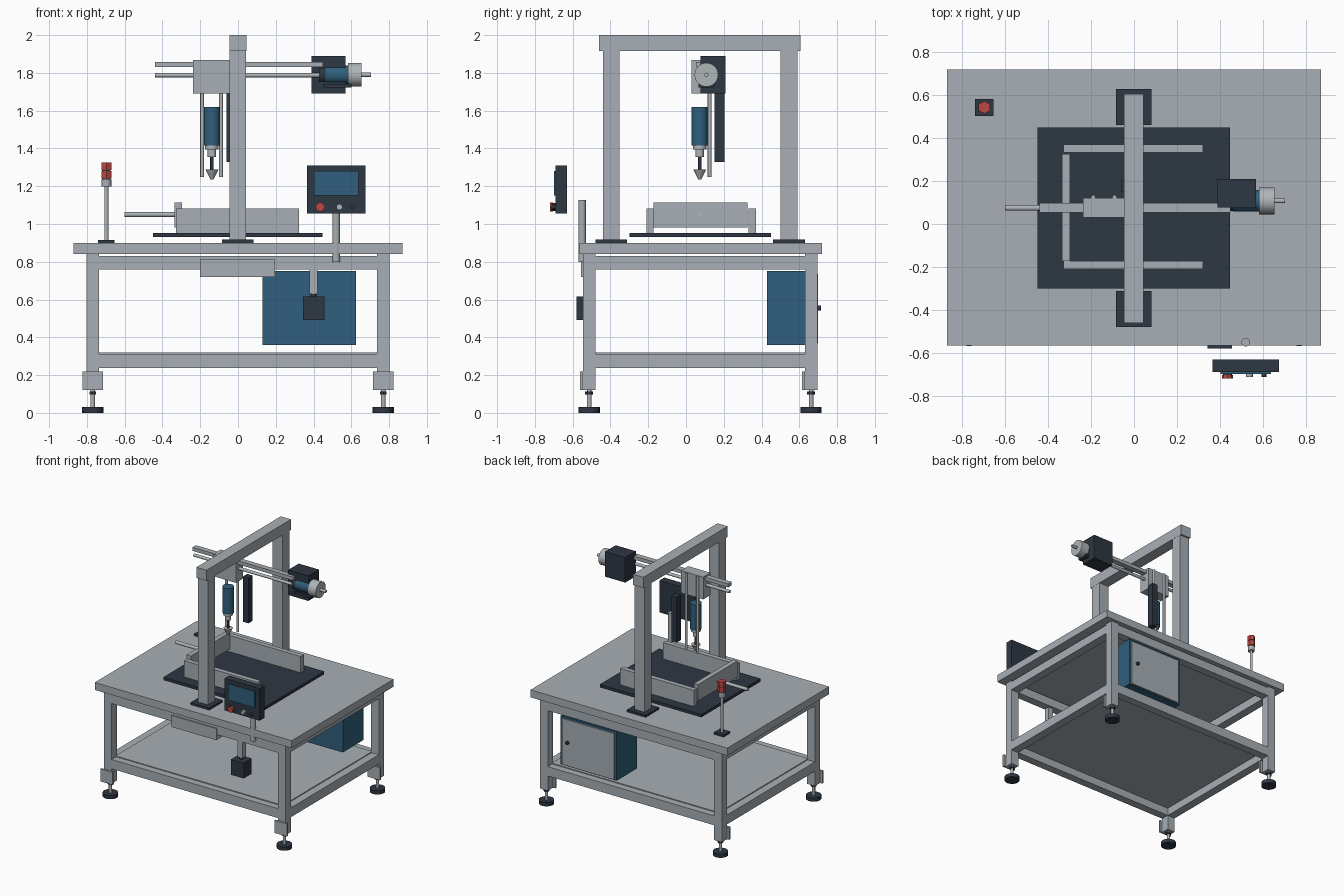
import bpy, math
from mathutils import Vector

if "Cube" in bpy.data.objects:
    bpy.data.objects.remove(bpy.data.objects["Cube"])


def material(name, rgb):
    m = bpy.data.materials.new(name)
    m.diffuse_color = (*rgb, 1)
    m.use_nodes = True
    m.node_tree.nodes["Principled BSDF"].inputs["Base Color"].default_value = m.diffuse_color
    return m


GREY = material("frame_grey", (0.39, 0.43, 0.46))
STEEL = material("steel", (0.43, 0.46, 0.48))
DARK = material("dark_slate", (0.027, 0.038, 0.055))
BLUE = material("blue", (0.030, 0.117, 0.205))
RED = material("signal_red", (0.50, 0.065, 0.055))


def box(name, x, y, z, mat, bevel=0.0):
    """Box from (min, max) pairs on each axis."""
    bpy.ops.mesh.primitive_cube_add(size=1, location=[(a + b) / 2 for a, b in (x, y, z)])
    o = bpy.context.object
    o.name = name
    o.scale = [b - a for a, b in (x, y, z)]
    bpy.ops.object.transform_apply(location=False, rotation=False, scale=True)
    if bevel:
        b = o.modifiers.new("soft_edges", 'BEVEL')
        b.width, b.segments = bevel, 1
    o.data.materials.append(mat)
    return o


def rod(name, start, end, r, mat, sides=24, r_end=None):
    """Cylinder or cone frustum between two points."""
    a, b = Vector(start), Vector(end)
    bpy.ops.mesh.primitive_cone_add(vertices=sides, radius1=r, radius2=r if r_end is None else r_end,
                                    depth=(b - a).length, location=(a + b) / 2)
    o = bpy.context.object
    o.name = name
    o.rotation_euler = (b - a).to_track_quat('Z', 'Y').to_euler()
    if sides > 8:
        bpy.ops.object.shade_smooth_by_angle(angle=math.radians(35))
    o.data.materials.append(mat)
    return o


def upright(name, x, y, z0, z1, r, mat, sides=24, r_end=None):
    return rod(name, (x, y, z0), (x, y, z1), r, mat, sides, r_end)


# Table top and shelf
box("table_top", (-0.87, 0.87), (-0.565, 0.72), (0.84, 0.90), GREY)
box("lower_shelf", (-0.74, 0.74), (-0.49, 0.64), (0.300, 0.32), GREY)

# Legs with mounting plates and levelling feet
FRONT, BACK = (-0.545, -0.48), (0.63, 0.695)
for side, sx in (("left", -1), ("right", 1)):
    xs = tuple(sorted((sx * 0.735, sx * 0.803)))
    cx = sx * 0.769
    for end, ys in (("front", FRONT), ("back", BACK)):
        tag = f"{end}_{side}"
        cy = sum(ys) / 2
        box(f"leg_{tag}", xs, ys, (0.12, 0.84), GREY)
        box(f"foot_plate_{tag}", (cx - 0.054, cx + 0.054), (ys[0] - 0.015, ys[0]), (0.12, 0.22), GREY)
        upright(f"foot_pad_{tag}", cx, cy, 0, 0.03, 0.056, DARK)
        upright(f"foot_stem_{tag}", cx, cy, 0.03, 0.125, 0.012, STEEL, 16)
        upright(f"foot_nut_{tag}", cx, cy, 0.098, 0.112, 0.021, DARK, 6)

# Upper and lower rails between the legs
for level, zs in (("upper", (0.76, 0.83)), ("lower", (0.238, 0.313))):
    for end, ys in (("front", FRONT), ("back", BACK)):
        box(f"{level}_rail_{end}", (-0.735, 0.735), ys, zs, GREY)
    for side, xs in (("left", (-0.803, -0.735)), ("right", (0.735, 0.803))):
        box(f"{level}_rail_{side}", xs, (-0.48, 0.63), zs, GREY)

# Electrical cabinet under the table
box("cabinet", (0.13, 0.625), (0.43, 0.69), (0.36, 0.75), BLUE)
box("cabinet_door", (0.148, 0.607), (0.69, 0.70), (0.367, 0.735), GREY)
rod("door_knob", (0.555, 0.70, 0.555), (0.555, 0.716, 0.555), 0.014, DARK, 16)

# Front drawer and foot switch box
box("front_drawer", (-0.20, 0.197), (-0.555, -0.48), (0.72, 0.812), GREY)
box("switch_box", (0.343, 0.457), (-0.58, -0.48), (0.493, 0.615), DARK)
box("switch_hanger", (0.378, 0.42), (-0.545, -0.50), (0.63, 0.78), GREY)
upright("switch_gland", 0.399, -0.522, 0.61, 0.635, 0.016, DARK, 16)

# Control panel on its pole
upright("panel_pole", 0.52, -0.55, 0.80, 1.127, 0.02, GREY)
box("control_panel", (0.365, 0.675), (-0.69, -0.63), (1.055, 1.31), DARK)
box("panel_screen", (0.403, 0.637), (-0.699, -0.69), (1.15, 1.28), BLUE)
rod("stop_button_base", (0.435, -0.69, 1.09), (0.435, -0.703, 1.09), 0.021, DARK, 16)
rod("stop_button", (0.435, -0.703, 1.09), (0.435, -0.72, 1.09), 0.025, RED, 8)
rod("start_button", (0.537, -0.69, 1.09), (0.537, -0.712, 1.09), 0.016, STEEL, 12)
rod("mode_button", (0.605, -0.69, 1.09), (0.605, -0.712, 1.09), 0.012, DARK, 12)

# Signal beacon
BX, BY = -0.697, 0.543
box("beacon_base", (BX - 0.043, BX + 0.043), (BY - 0.04, BY + 0.04), (0.90, 0.916), DARK)
upright("beacon_pole", BX, BY, 0.916, 1.20, 0.011, STEEL, 16)
upright("beacon_collar", BX, BY, 1.198, 1.236, 0.026, GREY, 16)
upright("beacon_core", BX, BY, 1.236, 1.29, 0.022, DARK, 12)
for i, z in enumerate((1.242, 1.286)):
    upright(f"beacon_light_{i + 1}", BX, BY, z, z + 0.039, 0.030, RED, 6)

# Work plate and fixture walls
box("work_plate", (-0.45, 0.447), (-0.30, 0.45), (0.93, 0.953), DARK)
for end, ys in (("front", (-0.21, -0.172)), ("back", (0.332, 0.37))):
    box(f"fixture_wall_{end}", (-0.328, 0.322), ys, (0.953, 1.083), GREY)
box("fixture_wall_left", (-0.335, -0.297), (-0.172, 0.325), (0.982, 1.113), GREY)
rod("push_rod", (-0.60, 0.075, 1.05), (-0.295, 0.075, 1.05), 0.013, STEEL, 16)

# Gantry frame
for end, y0, y1 in (("front", -0.44, -0.352), ("back", 0.50, 0.59)):
    cy = (y0 + y1) / 2
    box(f"gantry_foot_{end}", (-0.084, 0.082), (cy - 0.084, cy + 0.084), (0.90, 0.917), DARK)
    box(f"gantry_post_{end}", (-0.045, 0.043), (y0, y1), (0.917, 1.917), GREY)
box("gantry_beam", (-0.046, 0.044), (-0.46, 0.605), (1.915, 2.0), GREY)

# Horizontal slide: guide rail, screw and carriage
box("guide_rail", (-0.44, 0.45), (0.053, 0.097), (1.83, 1.858), GREY)
rod("drive_screw", (-0.44, 0.075, 1.788), (0.45, 0.075, 1.788), 0.012, STEEL, 16)
box("carriage", (-0.238, -0.04), (0.03, 0.122), (1.69, 1.868), GREY)
for i, x in enumerate((-0.19, -0.09)):
    upright(f"guide_rod_{i + 1}", x, 0.125, 1.25, 1.865, 0.010, STEEL, 16)
box("vertical_track", (-0.06, -0.012), (0.15, 0.203), (1.328, 1.69), DARK)

# Slide motor
box("motor_housing", (0.39, 0.568), (0.077, 0.21), (1.69, 1.89), DARK)
MY, MZ = 0.108, 1.79
for name, x0, x1, r, mat in (("motor_coupling", 0.43, 0.465, 0.047, DARK),
                             ("motor_body", 0.462, 0.59, 0.050, BLUE),
                             ("motor_cap", 0.582, 0.655, 0.063, STEEL),
                             ("motor_shaft", 0.655, 0.703, 0.011, STEEL)):
    rod(name, (x0, MY, MZ), (x1, MY, MZ), r, mat)
box("motor_mount", (0.45, 0.60), (0.065, 0.15), (1.722, 1.742), DARK)

# Spindle and tool
SX, SY = -0.138, 0.073
upright("spindle_body", SX, SY, 1.415, 1.62, 0.043, BLUE)
upright("spindle_collet", SX, SY, 1.355, 1.415, 0.037, STEEL, 24, 0.037)
bpy.context.object.scale = (0.6, 0.6, 1)
upright("spindle_chuck", SX, SY, 1.395, 1.416, 0.036, STEEL)
upright("tool_shank", SX, SY, 1.28, 1.356, 0.009, DARK, 12)
upright("tool_tip", SX, SY, 1.235, 1.288, 0.008, STEEL, 16, 0.034)
